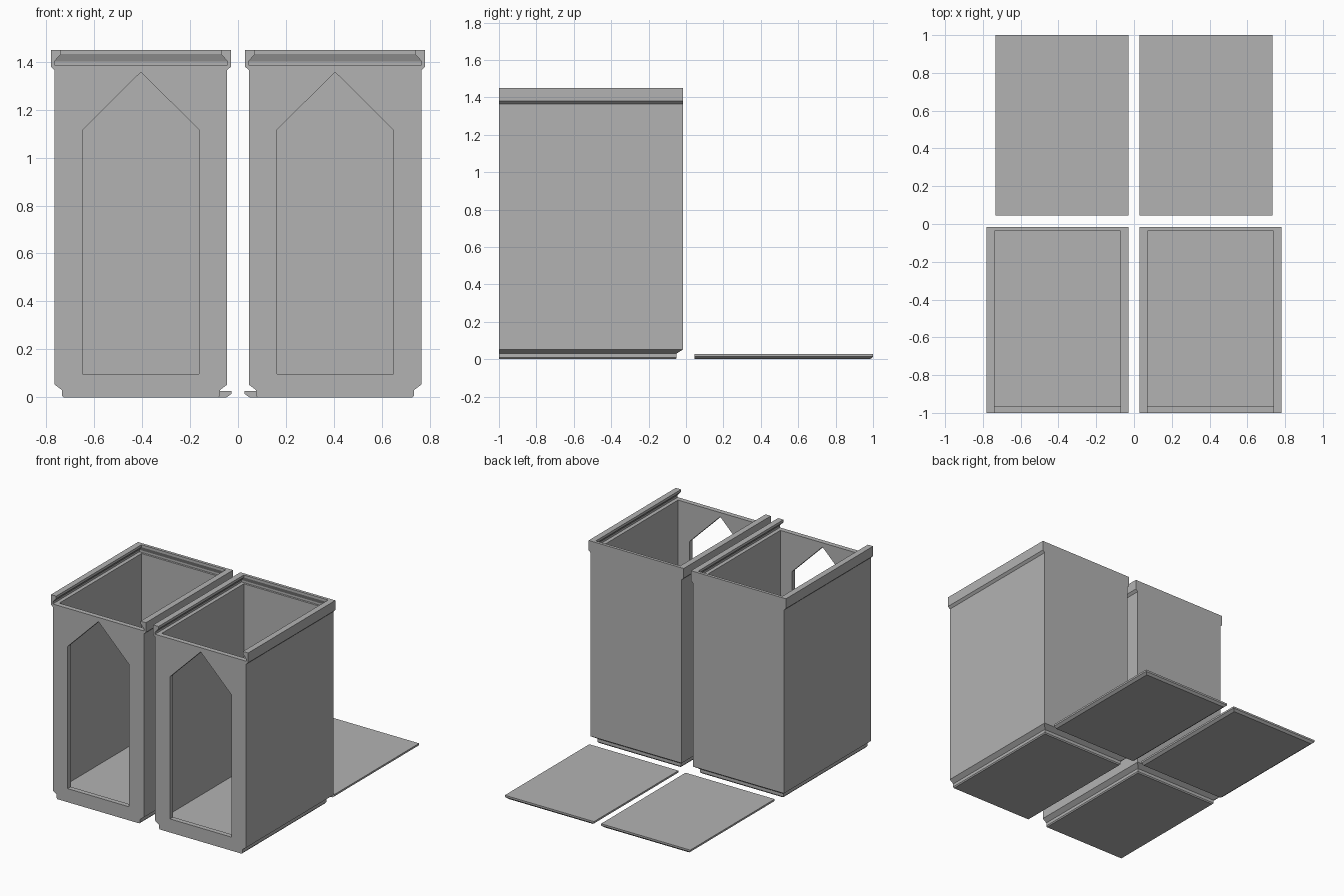
import bpy, bmesh

if "Cube" in bpy.data.objects:
    bpy.data.objects.remove(bpy.data.objects["Cube"])

grey = bpy.data.materials.new("plain grey")
grey.diffuse_color = (0.45, 0.45, 0.45, 1)
grey.use_nodes = True
grey.node_tree.nodes["Principled BSDF"].inputs["Base Color"].default_value = grey.diffuse_color


def finish(bm, name):
    bmesh.ops.recalc_face_normals(bm, faces=bm.faces[:])
    me = bpy.data.meshes.new(name)
    bm.to_mesh(me)
    bm.free()
    me.materials.append(grey)
    ob = bpy.data.objects.new(name, me)
    bpy.context.collection.objects.link(ob)
    return ob


def loft(name, cx, levels):
    """Stack of rectangles: (half width, front y, back y, z)."""
    bm = bmesh.new()
    rings = [[bm.verts.new((cx + sx * w, y, z)) for sx, y in
              ((-1, y0), (1, y0), (1, y1), (-1, y1))] for w, y0, y1, z in levels]
    for a, b in zip(rings, rings[1:]):
        for i in range(4):
            j = (i + 1) % 4
            bm.faces.new((a[i], a[j], b[j], b[i]))
    bm.faces.new(rings[0])
    bm.faces.new(rings[-1])
    return finish(bm, name)


def prism(name, points, y0, y1):
    """Outline in x and z, extruded along y."""
    bm = bmesh.new()
    face = bm.faces.new([bm.verts.new((x, y0, z)) for x, z in points])
    new = bmesh.ops.extrude_face_region(bm, geom=[face])["geom"]
    bmesh.ops.translate(bm, vec=(0, y1 - y0, 0),
                        verts=[v for v in new if isinstance(v, bmesh.types.BMVert)])
    return finish(bm, name)


def cut(ob, cutters):
    for c in cutters:
        c.hide_render = True
        mod = ob.modifiers.new("cut", "BOOLEAN")
        mod.operation, mod.solver, mod.object = "DIFFERENCE", "EXACT", c
    bpy.context.view_layer.update()
    dg = bpy.context.evaluated_depsgraph_get()
    mesh = bpy.data.meshes.new_from_object(ob.evaluated_get(dg))
    ob.modifiers.clear()
    ob.data = mesh
    for c in cutters:
        bpy.data.objects.remove(c)


for side, label in ((-1, "left"), (1, "right")):
    cx = side * 0.405
    # Bin body with stepped foot and flared rail at the rim
    body = loft(label + "_bin", cx, [
        (0.324, -1, -0.056, 0), (0.33, -1, -0.05, 0.008),
        (0.33, -1, -0.05, 0.03), (0.36, -1, -0.015, 0.053),
        (0.36, -1, -0.015, 1.365), (0.376, -1, -0.015, 1.38),
        (0.376, -1, -0.015, 1.45)])
    # Dovetail channel for the sliding lid, open at the front
    channel = loft("channel_cutter", cx, [
        (0.361, -1.1, -0.022, 1.387), (0.361, -1.1, -0.022, 1.402),
        (0.334, -1.1, -0.036, 1.432), (0.334, -1.1, -0.036, 1.5)])
    # Hollow inside
    cavity = loft("cavity_cutter", cx, [
        (0.334, -0.965, -0.036, 0.06), (0.334, -0.965, -0.036, 1.40)])
    # Pointed front opening
    opening = prism("opening_cutter", [
        (cx - 0.243, 0.097), (cx + 0.243, 0.097), (cx + 0.243, 1.115),
        (cx, 1.357), (cx - 0.243, 1.115)], -1.1, -0.9)
    cut(body, [channel, cavity, opening])
    # Loose lid lying behind the bin, bevelled underneath
    loft(label + "_lid", side * 0.381, [
        (0.334, 0.045, 0.985, 0), (0.353, 0.045, 1, 0.014),
        (0.353, 0.045, 1, 0.027)])
